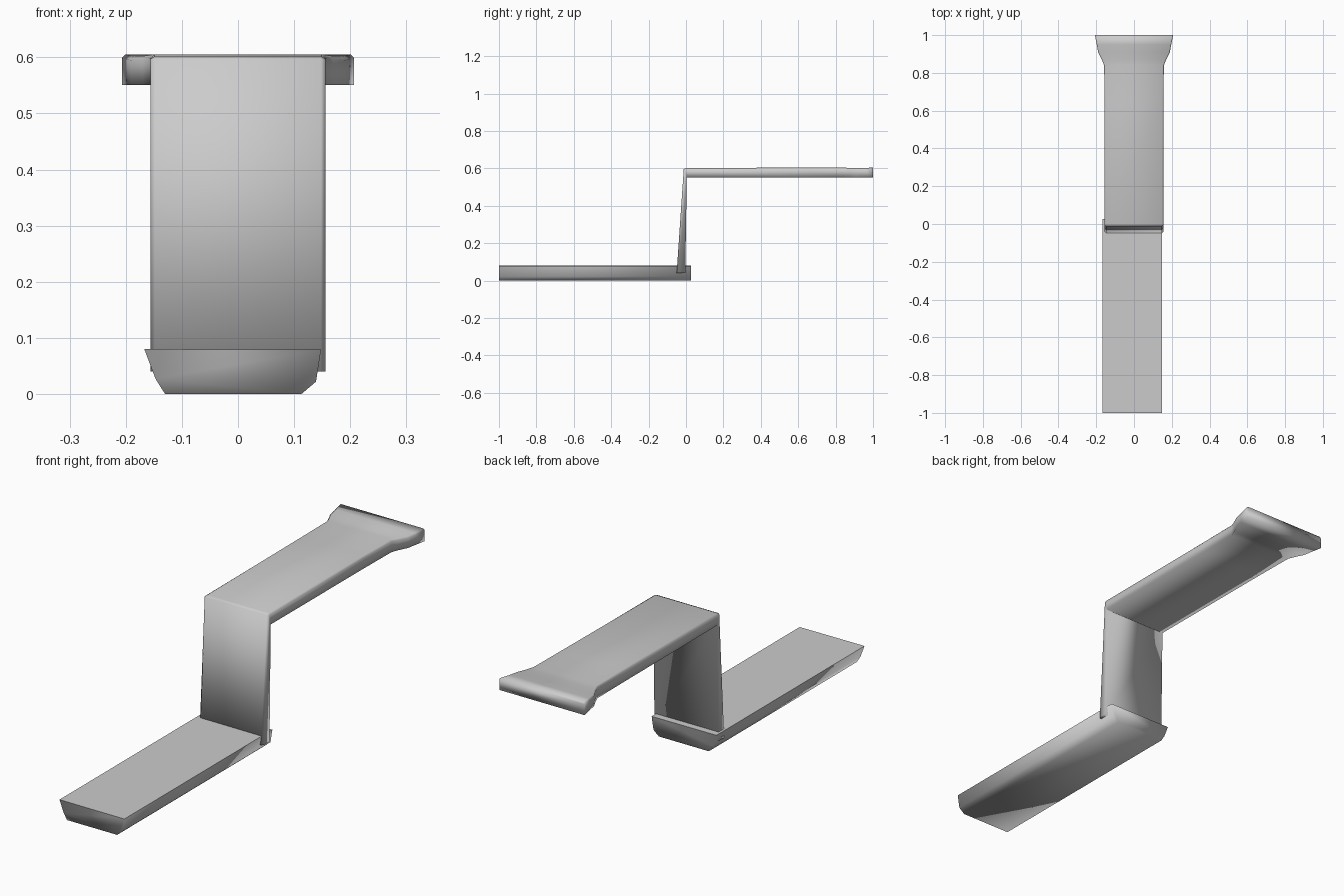
import bpy, bmesh, math

if "Cube" in bpy.data.objects:
    bpy.data.objects.remove(bpy.data.objects["Cube"])


def make_part(name, rings, angle, crisp_flat=False):
    """Loft matching rings into a closed smooth solid; the strip that joins the
    last ring point to the first is the flat side (optionally sharp-edged)."""
    bm = bmesh.new()
    rows = [[bm.verts.new(p) for p in ring] for ring in rings]
    n = len(rings[0])
    for a, b in zip(rows, rows[1:]):
        for i in range(n):
            j = (i + 1) % n
            face = bm.faces.new((a[i], a[j], b[j], b[i]))
            if crisp_flat and i == n - 1:
                for e in face.edges:
                    e.smooth = False
    bm.faces.new(rows[0])
    bm.faces.new(rows[-1])
    bmesh.ops.recalc_face_normals(bm, faces=bm.faces)
    mesh = bpy.data.meshes.new(name)
    bm.to_mesh(mesh)
    bm.free()
    obj = bpy.data.objects.new(name, mesh)
    bpy.context.collection.objects.link(obj)
    bpy.ops.object.select_all(action='DESELECT')
    obj.select_set(True)
    bpy.context.view_layer.objects.active = obj
    bpy.ops.object.shade_smooth_by_angle(angle=math.radians(angle))


def section(w, edge, shoulder, top, inset=0.008):
    """Bar section: flat-side edge, shoulder and rounded top given as (y, z)."""
    half = [(w, *edge), (w, *shoulder), (w - inset, *top)]
    return [(-x, y, z) for x, y, z in half] + half[::-1]


# lower tray: slightly lopsided boat section with a flat top
boat = [(-0.167, 0.08), (-0.147, 0.027), (-0.13, 0.0), (0.113, 0.0),
        (0.139, 0.022), (0.148, 0.079)]
make_part("lower_tray", [[(x, y, z) for x, z in boat] for y in (-1.0, 0.027)],
          100, crisp_flat=True)

# riser and upper deck: one folded bar, flat behind and below
rings = [section(0.156, (-0.004, 0.04), (-0.042, 0.04), (-0.05, 0.04)),
         section(0.156, (0.004, 0.552), (-0.008, 0.595), (-0.012, 0.597)),
         section(0.156, (0.005, 0.552), (-0.002, 0.597), (0.0, 0.602))]
# deck stations, flaring out to the end
for y, w, z in [(0.65, 0.156, 0.605), (0.84, 0.158, 0.605), (0.87, 0.17, 0.603),
                (0.91, 0.19, 0.601), (0.95, 0.197, 0.602), (1.0, 0.207, 0.605)]:
    rings.append(section(w, (y, 0.551), (y, z - 0.006), (y, z), 0.006))
make_part("riser_and_upper_deck", rings, 120)
